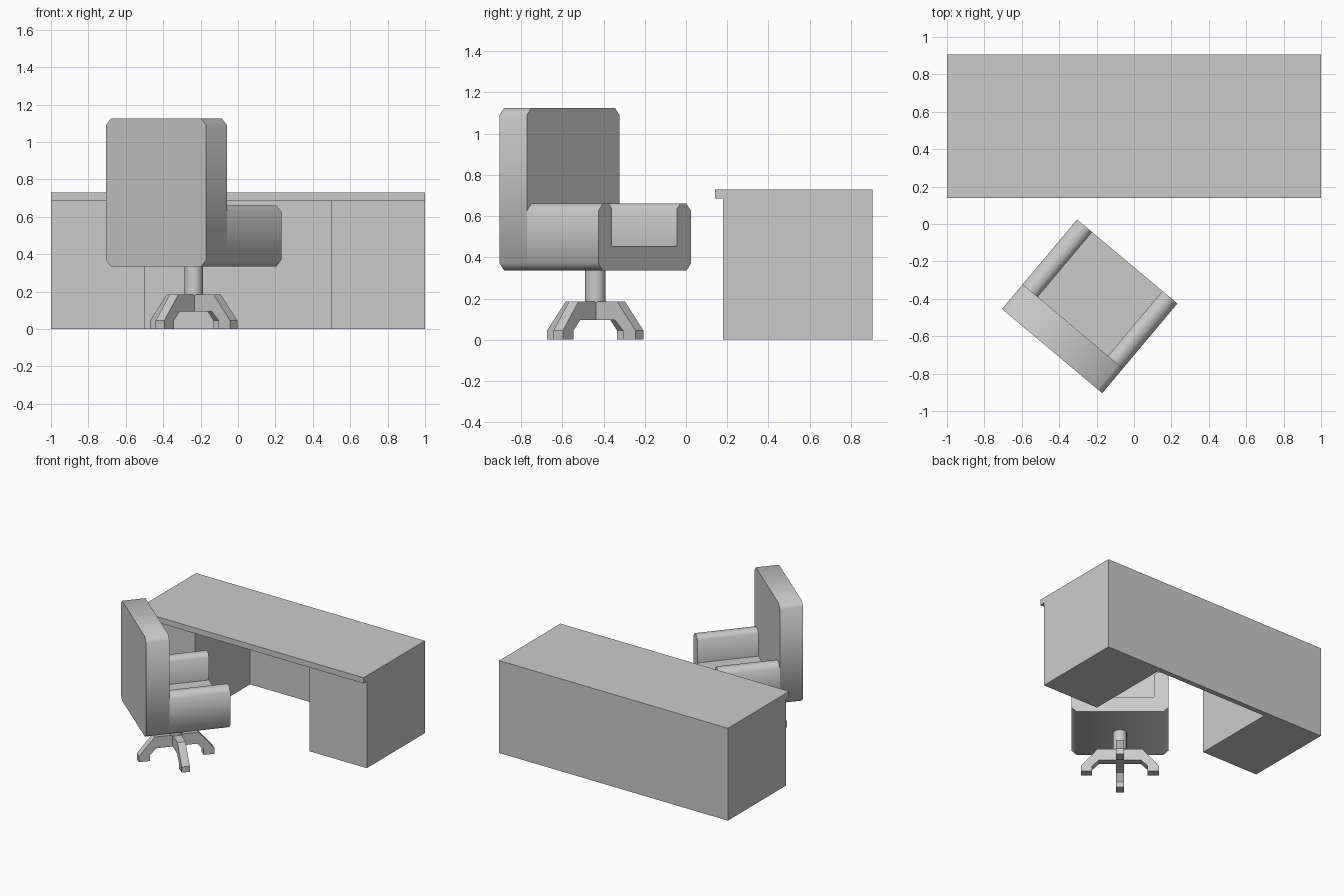
import bpy, bmesh, math
from mathutils import Matrix, Vector

if "Cube" in bpy.data.objects:
    bpy.data.objects.remove(bpy.data.objects["Cube"])

CHAIR = Matrix.Translation((-0.237, -0.44, 0)) @ Matrix.Rotation(math.radians(-40), 4, 'Z')


def make_object(name, bm, matrix=Matrix()):
    bmesh.ops.recalc_face_normals(bm, faces=bm.faces)
    mesh = bpy.data.meshes.new(name)
    bm.to_mesh(mesh)
    bm.free()
    obj = bpy.data.objects.new(name, mesh)
    bpy.context.collection.objects.link(obj)
    obj.matrix_world = matrix
    return obj


def prism(name, points, push, matrix=Matrix()):
    """Extrude a closed outline of 3D points along the push vector."""
    bm = bmesh.new()
    face = bm.faces.new([bm.verts.new(p) for p in points])
    new = bmesh.ops.extrude_face_region(bm, geom=[face])['geom']
    bmesh.ops.translate(bm, vec=Vector(push),
                        verts=[v for v in new if isinstance(v, bmesh.types.BMVert)])
    return make_object(name, bm, matrix)


def mirrored(half):
    """Complete a right-half (x, z) outline, listed bottom to top."""
    return half + [(-x, z) for x, z in reversed(half)]


def smooth(obj, angle):
    bpy.ops.object.select_all(action='DESELECT')
    obj.select_set(True)
    bpy.context.view_layer.objects.active = obj
    bpy.ops.object.shade_smooth_by_angle(angle=math.radians(angle))


# Desk: side profile with overhanging front lip, minus the kneehole
side = [(0.18, 0), (0.905, 0), (0.905, 0.73), (0.14, 0.73), (0.14, 0.685), (0.18, 0.685)]
desk = prism("desk", [(-1, y, z) for y, z in side], (2, 0, 0))
hole = [(0.1, -0.1), (0.865, -0.1), (0.865, 0.685), (0.1, 0.685)]
cutter = prism("kneehole_cutter", [(-0.5, y, z) for y, z in hole], (1, 0, 0))
cutter.hide_render = True
cutter.hide_set(True)
mod = desk.modifiers.new("kneehole", 'BOOLEAN')
mod.operation = 'DIFFERENCE'
mod.solver = 'EXACT'
mod.object = cutter
bpy.context.view_layer.objects.active = desk
bpy.ops.object.modifier_apply(modifier=mod.name)
bpy.data.objects.remove(cutter)

# Chair backrest: tall panel with chamfered corners
c = 0.035
back = mirrored([(0.35 - c, 0.335), (0.35, 0.335 + c), (0.35, 1.125 - c), (0.35 - c, 1.125)])
smooth(prism("backrest", [(x, -0.3125, z) for x, z in back], (0, 0.1725, 0), CHAIR), 50)

# Seat and arms: one U-shaped section run front to back
arms = mirrored([(0.35 - c, 0.335), (0.35, 0.335 + c), (0.35, 0.66 - c), (0.35 - c, 0.66),
                 (0.27, 0.66), (0.245, 0.635), (0.245, 0.455)])
smooth(prism("seat_and_arms", [(x, -0.15, z) for x, z in arms], (0, 0.4625, 0), CHAIR), 50)

# Chair post
bm = bmesh.new()
bmesh.ops.create_cone(bm, cap_ends=True, segments=16, radius1=0.05, radius2=0.05, depth=0.16,
                      matrix=Matrix.Translation((0, 0, 0.26)))
smooth(make_object("post", bm, CHAIR), 40)

# Four bent legs
leg = [(0, 0.185), (0.163, 0.185), (0.28, 0.045), (0.28, 0), (0.2, 0), (0.2, 0.045),
       (0.15, 0.095), (0, 0.095)]
for i in range(4):
    prism(f"leg_{i + 1}", [(r, -0.03, z) for r, z in leg], (0, 0.06, 0),
          CHAIR @ Matrix.Rotation(i * math.pi / 2, 4, 'Z'))
